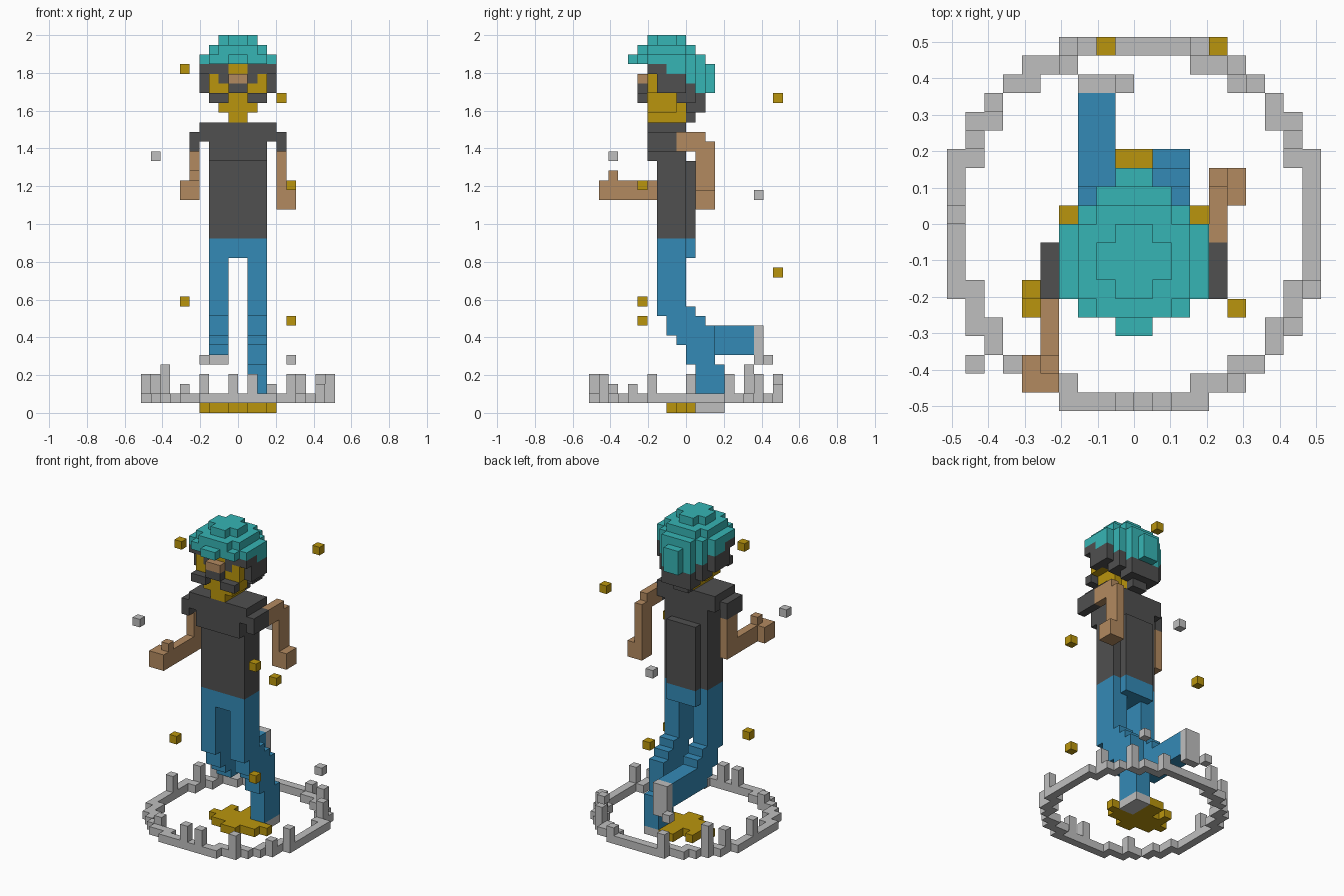
import bpy
import bmesh
from math import hypot
from mathutils import Vector

if "Cube" in bpy.data.objects:
    bpy.data.objects.remove(bpy.data.objects["Cube"], do_unlink=True)

UNIT = 2 / 39  # edge of one small cube


def material(name, red, green, blue):
    mat = bpy.data.materials.new(name)
    mat.use_nodes = True
    colour = (red, green, blue, 1)
    mat.diffuse_color = colour
    mat.node_tree.nodes["Principled BSDF"].inputs["Base Color"].default_value = colour
    return mat


charcoal = material("charcoal", .08, .08, .08)
teal = material("teal", .037, .46, .46)
denim = material("denim blue", .034, .255, .47)
grey = material("light grey", .52, .52, .52)
gold = material("gold", .49, .3, .004)
tan = material("tan skin", .45, .255, .117)

DIRECTIONS = [Vector(d) for d in
              ((1, 0, 0), (-1, 0, 0), (0, 1, 0), (0, -1, 0), (0, 0, 1), (0, 0, -1))]
taken = set()  # cells already used by an earlier part


def block(x, y, z, mirror=False):
    """Cells of a box given as index ranges, optionally mirrored across x."""
    cells = {(i, j, k) for i in range(*x) for j in range(*y) for k in range(*z)}
    if mirror:
        cells |= {(-1 - i, j, k) for i, j, k in cells}
    return cells


def build(name, mat, *blocks):
    """Join blocks into one object, keeping only its outer faces."""
    cells = set().union(*blocks) - taken
    taken.update(cells)
    bm = bmesh.new()
    corners = {}

    def vertex(point):
        key = tuple(round(c) for c in point)
        if key not in corners:
            corners[key] = bm.verts.new(Vector(key) * UNIT)
        return corners[key]

    for cell in sorted(cells):
        middle = Vector(cell) + Vector((.5, .5, .5))
        for out in DIRECTIONS:
            if tuple(round(c) for c in Vector(cell) + out) in cells:
                continue
            u = Vector((out.y, out.z, out.x)) / 2
            v = out.cross(u)
            centre = middle + out / 2
            bm.faces.new([vertex(centre + s) for s in (u + v, v - u, -u - v, u - v)])
    bmesh.ops.recalc_face_normals(bm, faces=bm.faces)
    mesh = bpy.data.meshes.new(name)
    bm.to_mesh(mesh)
    bm.free()
    mesh.materials.append(mat)
    obj = bpy.data.objects.new(name, mesh)
    bpy.context.scene.collection.objects.link(obj)


# Head: nose and glasses first, then face, helmet and hair around them
build("nose", tan, block(x=(-1, 1), y=(-5, -3), z=(34, 35)))
build("face_trim", charcoal,
      block(x=(1, 3), y=(-5, -4), z=(32, 33), mirror=True),
      block(x=(-1, 1), y=(-5, -4), z=(33, 34)),
      block(x=(1, 2), y=(-4, -3), z=(34, 35), mirror=True),
      block(x=(1, 3), y=(-4, -3), z=(35, 36), mirror=True))
build("face", gold,
      block(x=(-1, 1), y=(-4, 0), z=(30, 36)),
      block(x=(-2, 2), y=(-4, -1), z=(31, 33)),
      block(x=(-3, 3), y=(-4, -2), z=(33, 35)))
build("helmet", teal,
      block(x=(-1, 1), y=(2, 3), z=(33, 36)),
      block(x=(-2, 2), y=(1, 2), z=(33, 37)),
      block(x=(-3, 3), y=(0, 1), z=(34, 37)),
      block(x=(-4, 4), y=(-2, 0), z=(35, 37)),
      block(x=(-4, 4), y=(-4, 0), z=(36, 37)),
      block(x=(-3, 3), y=(-5, 1), z=(36, 37)),
      block(x=(-1, 1), y=(-6, -5), z=(36, 37)),
      block(x=(-3, 3), y=(-4, 0), z=(37, 38)),
      block(x=(-2, 2), y=(-5, 1), z=(37, 38)),
      block(x=(-2, 2), y=(-3, -1), z=(38, 39)),
      block(x=(-1, 1), y=(-4, 0), z=(38, 39)))
build("hair", charcoal,
      block(x=(-4, 4), y=(-3, 0), z=(33, 36)),
      block(x=(3, 4), y=(-4, -3), z=(35, 36), mirror=True),
      block(x=(-3, 3), y=(-1, 1), z=(32, 34)),
      block(x=(-2, 2), y=(0, 2), z=(31, 34)),
      block(x=(-1, 1), y=(0, 1), z=(30, 31)))

# Shirt with short sleeves
build("shirt", charcoal,
      block(x=(-3, 3), y=(-3, 0), z=(18, 28)),
      block(x=(-2, 2), y=(0, 1), z=(18, 26)),
      block(x=(-3, 3), y=(-4, 0), z=(26, 28)),
      block(x=(-4, 4), y=(-4, 0), z=(28, 30)),
      block(x=(4, 5), y=(-4, -1), z=(27, 29), mirror=True))

# Arms: the left swings back, the right reaches forward
build("left_arm", tan,
      block(x=(4, 5), y=(-1, 2), z=(27, 29)),
      block(x=(4, 5), y=(1, 3), z=(21, 28)),
      block(x=(5, 6), y=(1, 3), z=(21, 23)))
build("right_arm", tan,
      block(x=(-5, -4), y=(-3, -1), z=(24, 27)),
      block(x=(-5, -4), y=(-9, -1), z=(22, 24)),
      block(x=(-6, -4), y=(-9, -7), z=(22, 24)),
      block(x=(-5, -4), y=(-8, -7), z=(24, 25)))

# Trousers: stepped thighs, the right shin lifted behind
thighs = [block(x=(1, 3), y=(-3, 0), z=(10, 18), mirror=True),
          block(x=(1, 3), y=(-2, 1), z=(8, 11), mirror=True),
          block(x=(1, 3), y=(-1, 2), z=(7, 10), mirror=True)]
build("trousers", denim, *thighs,
      block(x=(-3, 3), y=(-3, 0), z=(16, 18)),
      block(x=(-2, 2), y=(0, 1), z=(16, 18)),
      block(x=(-3, -1), y=(0, 7), z=(6, 9)),
      block(x=(1, 3), y=(0, 3), z=(5, 9)),
      block(x=(1, 3), y=(1, 4), z=(1, 5)))
build("right_shoe", grey, block(x=(-3, -1), y=(7, 8), z=(5, 9)))
build("left_shoe", grey, block(x=(1, 3), y=(1, 4), z=(0, 1)))

# Gold splash under the foot
build("ground_splash", gold,
      block(x=(-3, 3), y=(-1, 2), z=(0, 1)),
      block(x=(-4, 4), y=(0, 1), z=(0, 1)),
      block(x=(-1, 1), y=(-2, 4), z=(0, 1)),
      block(x=(2, 3), y=(2, 3), z=(0, 1), mirror=True))

# Ring with short posts
ring = {(i, j, 1) for i in range(-10, 10) for j in range(-10, 10)
        if 9.1 < hypot(i + .5, j + .5) < 10.2 and abs(i + .5) != abs(j + .5)}
build("ring", grey, ring)
posts = {4: [(-10, 0), (-9, 4), (-4, 9), (-1, -10), (1, -10), (5, -9), (6, 7),
             (8, 4), (9, -4)],
         3: [(-6, -8), (3, 9), (8, -6)],
         5: [(-8, 6)]}
build("ring_posts", grey, *[block(x=(i, i + 1), y=(j, j + 1), z=(2, top))
                            for top, spots in posts.items() for i, j in spots])

# Loose cubes in the air
build("gold_sparks", gold, {(4, 9, 32), (-2, 9, 14), (5, -5, 23),
                            (5, -5, 9), (-6, -5, 11), (-6, -4, 35)})
build("grey_sparks", grey, {(-9, -8, 26), (-1, 7, 22), (5, 8, 5), (-4, 8, 5)})
